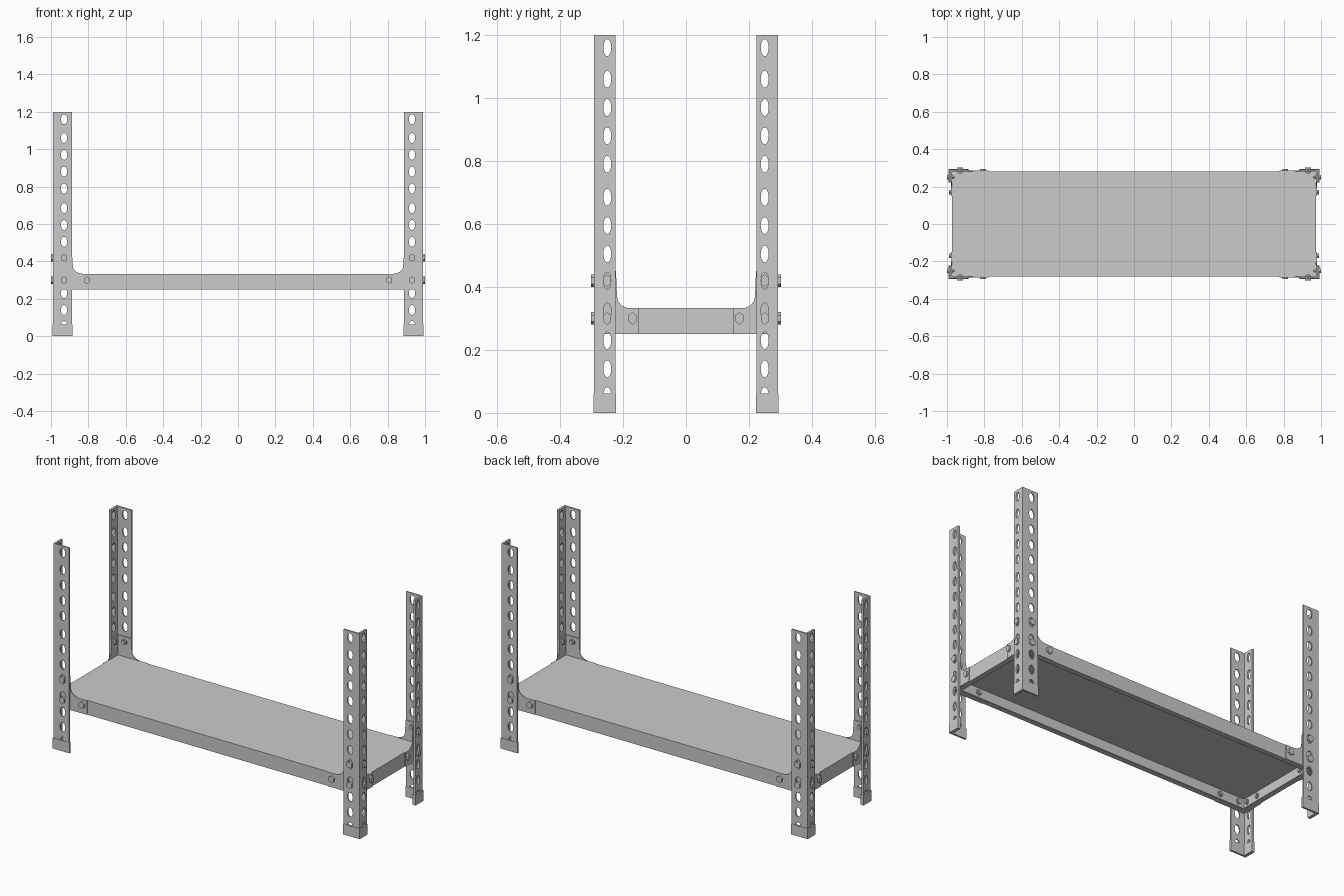
import bpy, bmesh, math
from mathutils import Matrix

if "Cube" in bpy.data.objects:
    bpy.data.objects.remove(bpy.data.objects["Cube"])

# main planes of the corner at -x, -y (mirrored to the other three)
PX, PY = -0.99, -0.292        # outer faces of the post
GX, GY = -0.978, -0.285       # outer faces of the corner plates
SX, SY = -0.973, -0.281       # outer faces of the shelf
HOLE_Z = [0.055, 0.14, 0.23, 0.322, 0.42, 0.505, 0.595, 0.685,
          0.79, 0.88, 0.97, 1.06, 1.16]


def finish(name, bm, mirror=True):
    bmesh.ops.recalc_face_normals(bm, faces=bm.faces)
    me = bpy.data.meshes.new(name)
    bm.to_mesh(me)
    bm.free()
    ob = bpy.data.objects.new(name, me)
    bpy.context.collection.objects.link(ob)
    if mirror:
        mod = ob.modifiers.new("corners", 'MIRROR')
        mod.use_axis = (True, True, False)
        mod.use_mirror_merge = False
    return ob


def plate(bm, loops, axis, lo, hi):
    """Flat plate from closed 2D loops (first outline, then holes), thick along axis."""
    cu = bpy.data.curves.new("outline", 'CURVE')
    cu.dimensions = '2D'
    cu.fill_mode = 'BOTH'
    cu.extrude = (hi - lo) / 2
    for loop in loops:
        sp = cu.splines.new('POLY')
        sp.points.add(len(loop) - 1)
        for p, (u, v) in zip(sp.points, loop):
            p.co = (u, v, 0, 1)
        sp.use_cyclic_u = True
        sp.use_smooth = False
    ob = bpy.data.objects.new("outline", cu)
    bpy.context.collection.objects.link(ob)
    me = bpy.data.meshes.new_from_object(
        ob.evaluated_get(bpy.context.evaluated_depsgraph_get()))
    bpy.data.objects.remove(ob)
    mid = (lo + hi) / 2
    for v in me.vertices:
        a, b, c = v.co
        v.co = {'x': (mid + c, a, b), 'y': (a, mid + c, b), 'z': (a, b, mid + c)}[axis]
    bm.from_mesh(me)
    bpy.data.meshes.remove(me)
    bmesh.ops.remove_doubles(bm, verts=bm.verts, dist=1e-5)


def rect(u0, u1, v0, v1):
    return [(u0, v0), (u1, v0), (u1, v1), (u0, v1)]


def holes(u, ru, rv=0.027, n=16):
    return [[(u + ru * math.cos(2 * math.pi * i / n), z + rv * math.sin(2 * math.pi * i / n))
             for i in range(n)] for z in HOLE_Z]


# perforated angle posts
bm = bmesh.new()
plate(bm, [rect(PX, -0.888, 0.004, 1.2)] + holes(-0.93, 0.017), 'y', PY, GY)
plate(bm, [rect(GY, -0.224, 0.004, 1.2)] + holes(-0.25, 0.0127), 'x', PX, GX)
finish("perforated_posts", bm)

# L-shaped foot caps
bm = bmesh.new()
x0, y0, x1, y1 = PX - 0.003, PY - 0.002, -0.885, -0.222
xi, yi = GX + 0.003, GY + 0.002
plate(bm, [[(x0, y0), (x1, y0), (x1, yi), (xi, yi), (xi, y1), (x0, y1)]], 'z', 0, 0.062)
finish("foot_caps", bm)

# corner plates with a curved flare from shelf edge up to the post
profile = [(0, 0.25), (0.2, 0.25), (0.2, 0.333), (0.155, 0.333)]
profile += [(0.155 - 0.06 * math.sin(a), 0.373 - 0.04 * math.cos(a))
            for a in (math.radians(15 * i) for i in range(1, 7))]
profile += [(0.09, 0.45), (0, 0.45)]
bm = bmesh.new()
plate(bm, [[(GX + u, z) for u, z in profile]], 'y', GY, SY)
plate(bm, [[(SY + u * 0.65, z) for u, z in profile]], 'x', GX, SX)
finish("corner_plates", bm)

# shelf tray: folded sheet with side skirts and inward lips
t = 0.005
rings = [(0, 0.333), (0, 0.25), (0.03, 0.25), (0.03, 0.25 + t), (t, 0.25 + t), (t, 0.333 - t)]
bm = bmesh.new()
prev = None
for i, (inset, z) in enumerate(rings):
    hx, hy = -SX - inset, -SY - inset
    ring = [bm.verts.new((sx * hx, sy * hy, z))
            for sx, sy in ((-1, -1), (1, -1), (1, 1), (-1, 1))]
    if prev:
        for k in range(4):
            bm.faces.new((prev[k], prev[k - 1], ring[k - 1], ring[k]))
    if i in (0, len(rings) - 1):
        bm.faces.new(ring)
    prev = ring
finish("shelf_tray", bm, mirror=False)


# hexagonal bolts with nuts on the inside
def bolt(bm, axis, along, z, outer, inner):
    squash = 0.95 if axis == 'y' else 0.72
    turn = Matrix.Rotation(math.pi / 2, 4, 'X')
    if axis == 'x':
        turn = Matrix.Rotation(math.pi / 2, 4, 'Z') @ turn
    for lo, hi, r, n in ((outer - 0.010, outer, 0.02, 6),
                         (outer, inner + 0.012, 0.010, 10),
                         (inner, inner + 0.008, 0.017, 6)):
        mid = (lo + hi) / 2
        pos = (along, mid, z) if axis == 'y' else (mid, along, z)
        bmesh.ops.create_cone(
            bm, cap_ends=True, segments=n, radius1=r, radius2=r, depth=hi - lo,
            matrix=Matrix.Translation(pos) @ turn @ Matrix.Diagonal((squash, 1, 1, 1)))


bm = bmesh.new()
for axis, post_u, shelf_u, po, go, si in (('y', -0.93, -0.808, PY, GY, SY),
                                          ('x', -0.25, -0.17, PX, GX, SX)):
    bolt(bm, axis, post_u, 0.42, po, si)
    bolt(bm, axis, post_u, 0.30, po, si + t)
    bolt(bm, axis, shelf_u, 0.30, go, si + t)
finish("bolts_and_nuts", bm)
